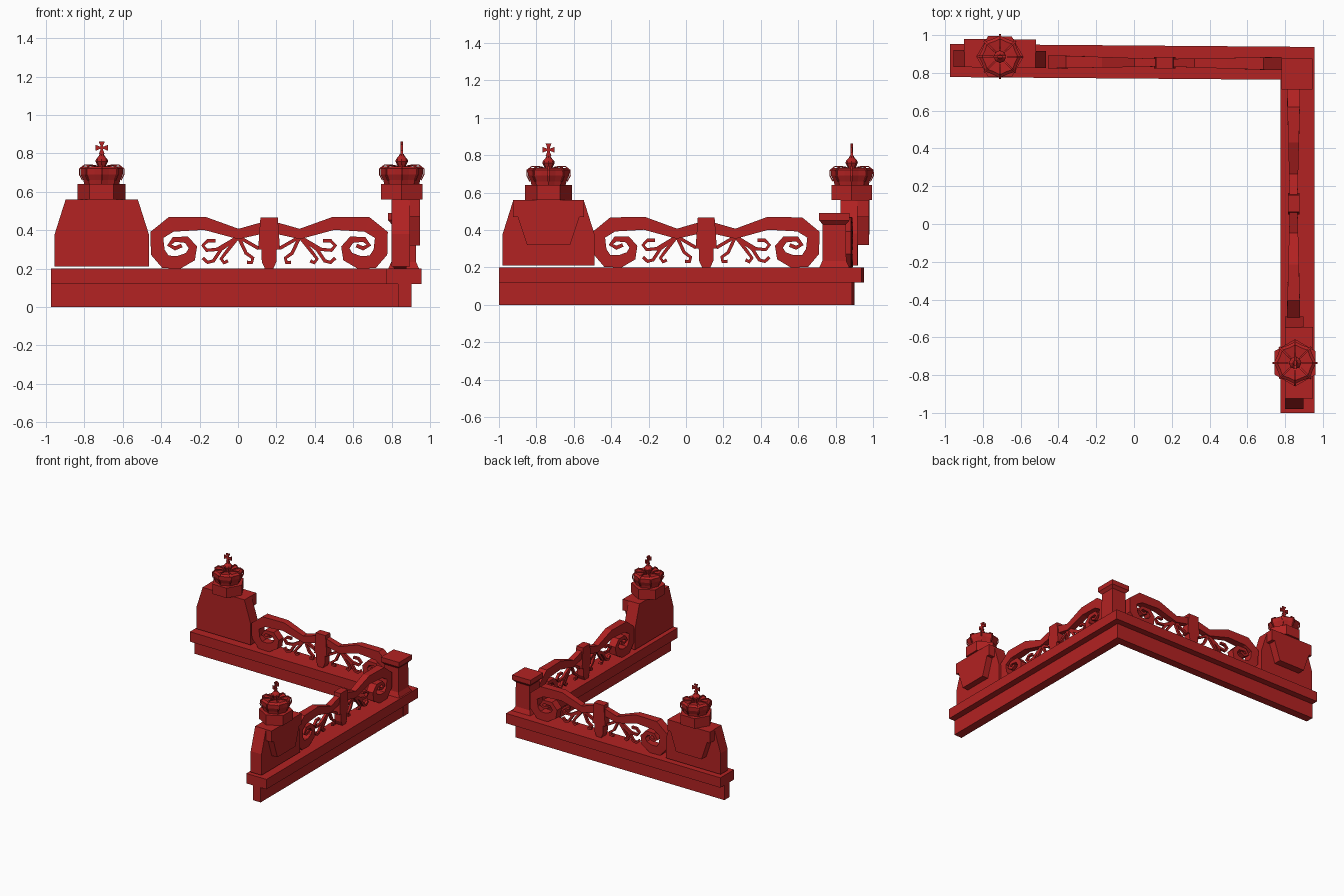
import bpy, bmesh, math
from mathutils import Vector

cube = bpy.data.objects.get("Cube")
if cube:
    bpy.data.objects.remove(cube, do_unlink=True)

RED = (0.45, 0.016, 0.016, 1)
red = bpy.data.materials.new("brick_red")
red.use_nodes = True
red.diffuse_color = RED
red.node_tree.nodes["Principled BSDF"].inputs["Base Color"].default_value = RED


def back_wing(u, w, z):
    return (u, w - 0.008 * u, z)


def side_wing(u, w, z):
    return (w, u, z)


def loft(bm, rings, place):
    """Skin a list of equal rings of (along, outward, up) points and cap both ends."""
    rows = [[bm.verts.new(place(*p)) for p in ring] for ring in rings]
    n = len(rows[0])
    for a, b in zip(rows, rows[1:]):
        for i in range(n):
            j = (i + 1) % n
            bm.faces.new((a[i], a[j], b[j], b[i]))
    bm.faces.new(rows[0][::-1])
    bm.faces.new(rows[-1])


def finish(name, bm):
    bmesh.ops.recalc_face_normals(bm, faces=bm.faces)
    mesh = bpy.data.meshes.new(name)
    bm.to_mesh(mesh)
    bm.free()
    mesh.materials.append(red)
    bpy.context.collection.objects.link(bpy.data.objects.new(name, mesh))


def prism(name, profile, w0, w1, place):
    bm = bmesh.new()
    loft(bm, [[(u, w, z) for u, z in profile] for w in (w0, w1)], place)
    finish(name, bm)


def box(name, u0, u1, w0, w1, z0, z1, place):
    prism(name, [(u0, z0), (u1, z0), (u1, z1), (u0, z1)], w0, w1, place)


def ribbon(bm, path, depth, place):
    """Sweep a rectangle along (u, z, half width) points, mitred at the bends."""
    rings = []
    for i, (u, z, h) in enumerate(path):
        here = Vector((u, z))
        before = Vector(path[max(i - 1, 0)][:2])
        after = Vector(path[min(i + 1, len(path) - 1)][:2])
        d = (here - before).normalized() + (after - here).normalized()
        n = Vector((-d.y, d.x)).normalized() * h
        t = depth(u)
        rings.append([(u + n.x, -t, z + n.y), (u + n.x, t, z + n.y),
                      (u - n.x, t, z - n.y), (u - n.x, -t, z - n.y)])
    loft(bm, rings, place)


def turned(bm, rows, sides, place, notch=1.0):
    """Stack polygon rings of (radius, height); notch pulls in every other corner."""
    rings = []
    for r, z in rows:
        ring = []
        for i in range(sides):
            a = math.tau * i / sides
            rr = r * (notch if i % 2 else 1)
            ring.append((rr * math.cos(a), rr * math.sin(a), z))
        rings.append(ring)
    loft(bm, rings, place)


SCROLL = [(0.02, 0.415, 0.03), (0.16, 0.38, 0.027), (0.335, 0.435, 0.034),
          (0.51, 0.43, 0.04), (0.585, 0.375, 0.037), (0.58, 0.285, 0.038),
          (0.54, 0.235, 0.036), (0.47, 0.232, 0.034), (0.41, 0.262, 0.03),
          (0.397, 0.31, 0.022), (0.43, 0.35, 0.018), (0.495, 0.352, 0.014),
          (0.52, 0.322, 0.012), (0.49, 0.305, 0.011), (0.455, 0.32, 0.01)]
SPRIGS = [[(0.16, 0.365), (0.055, 0.305)],
          [(0.16, 0.365), (0.27, 0.30), (0.325, 0.295), (0.345, 0.32), (0.32, 0.345), (0.28, 0.345)],
          [(0.16, 0.365), (0.25, 0.30), (0.29, 0.24), (0.32, 0.232), (0.345, 0.255)],
          [(0.16, 0.365), (0.22, 0.29), (0.25, 0.25), (0.235, 0.23), (0.215, 0.24)],
          [(0.16, 0.365), (0.12, 0.28), (0.085, 0.255), (0.09, 0.232), (0.115, 0.232)]]


def scrollwork(side, place, centre, w, scale):
    # Mirrored pair of volutes with small sprigs
    for end, sign in (("outer", -1), ("corner", 1)):
        def local(u, v, z):
            return place(centre + sign * scale * u, w + v, z)
        bm = bmesh.new()
        ribbon(bm, SCROLL, lambda u: 0.02 + 0.025 * u, local)
        finish(f"{side}_{end}_scroll", bm)
        bm = bmesh.new()
        for sprig in SPRIGS:
            ribbon(bm, [(u, z, 0.009) for u, z in sprig], lambda u: 0.01, local)
        finish(f"{side}_{end}_sprigs", bm)
    # Keystone between the volutes
    half = [(0.045, 0.467), (0.057, 0.30), (0.04, 0.30), (0.038, 0.235), (0.022, 0.2)]
    outline = half + [(-u, z) for u, z in reversed(half)]
    prism(f"{side}_keystone", [(centre + u, z) for u, z in outline], w - 0.03, w + 0.03, place)


def crown(side, place, u0, w0):
    def local(u, v, z):
        return place(u0 + u, w0 + v, z)
    # Hexagonal drum
    bm = bmesh.new()
    turned(bm, [(0.125, 0.56), (0.125, 0.64)], 6, local)
    finish(f"{side}_crown_drum", bm)
    # Lobed cap
    bm = bmesh.new()
    turned(bm, [(0.09, 0.635), (0.096, 0.66), (0.11, 0.69), (0.112, 0.72),
                (0.095, 0.732), (0.03, 0.725)], 16, local, 0.9)
    finish(f"{side}_crown_cap", bm)
    # Thin arches over the cap
    bm = bmesh.new()
    arch = [(0.1, 0.66, 0.003), (0.116, 0.69, 0.003), (0.115, 0.72, 0.003),
            (0.09, 0.739, 0.003), (0.055, 0.737, 0.003), (0.02, 0.725, 0.003)]
    for i in range(8):
        a = math.tau * i / 8
        c, s = math.cos(a), math.sin(a)
        ribbon(bm, arch, lambda u: 0.005,
               lambda u, v, z: local(u * c - v * s, u * s + v * c, z))
    finish(f"{side}_crown_arches", bm)
    # Orb
    bm = bmesh.new()
    turned(bm, [(0.018, 0.72), (0.022, 0.735), (0.033, 0.758), (0.03, 0.77),
                (0.016, 0.785), (0.01, 0.797)], 8, local)
    finish(f"{side}_orb", bm)
    # Cross with flared arms
    bm = bmesh.new()
    for i in range(4):
        a = math.tau * i / 4
        c, s = math.cos(a), math.sin(a)
        ribbon(bm, [(0, 0, 0.007), (0.012, 0, 0.007), (0.033, 0, 0.016)], lambda u: 0.006,
               lambda u, v, z: local(u * c - z * s, v, 0.829 + u * s + z * c))
    finish(f"{side}_cross", bm)


def wing(side, place, start, end, ledge, body, out, crown_w, scroll):
    # Stepped base
    lo, hi = ledge
    box(f"{side}_ledge", start, end, lo, hi, 0.12, 0.2, place)
    box(f"{side}_plinth", start, end - 0.05, lo + 0.058, hi - 0.052, 0, 0.12, place)
    # Pedestal with sloping shoulders
    mid = start + 0.265

    def shift(profile):
        return [(mid + u, z) for u, z in profile]
    prism(f"{side}_pedestal", shift([(-0.245, 0.21), (0.245, 0.21), (0.245, 0.38),
          (0.188, 0.56), (-0.188, 0.56), (-0.245, 0.38)]), *body, place)
    # Tapered bracket on the outer face
    prism(f"{side}_bracket", shift([(-0.19, 0.56), (-0.19, 0.47), (-0.165, 0.47), (-0.115, 0.32),
          (0.115, 0.32), (0.165, 0.47), (0.19, 0.47), (0.19, 0.56)]), body[1] - 0.01, out, place)
    crown(side, place, mid, crown_w)
    scrollwork(side, place, *scroll)


wing("back", back_wing, -0.975, 0.955, (0.77, 0.945), (0.823, 0.913), 0.973, 0.88, (0.162, 0.855, 1.0))
wing("side", side_wing, -1.0, 0.937, (0.775, 0.955), (0.8, 0.897), 0.948, 0.853, (0.108, 0.845, 0.98))

# Square corner post with flared foot and cap
bm = bmesh.new()
rows = [(0.08, 0.2), (0.064, 0.235), (0.062, 0.43), (0.082, 0.452), (0.082, 0.49)]
loft(bm, [[(0.863 + r * i, 0.793 + r * j, z) for i, j in ((-1, -1), (1, -1), (1, 1), (-1, 1))]
          for r, z in rows], lambda x, y, z: (x, y, z))
finish("corner_post", bm)
